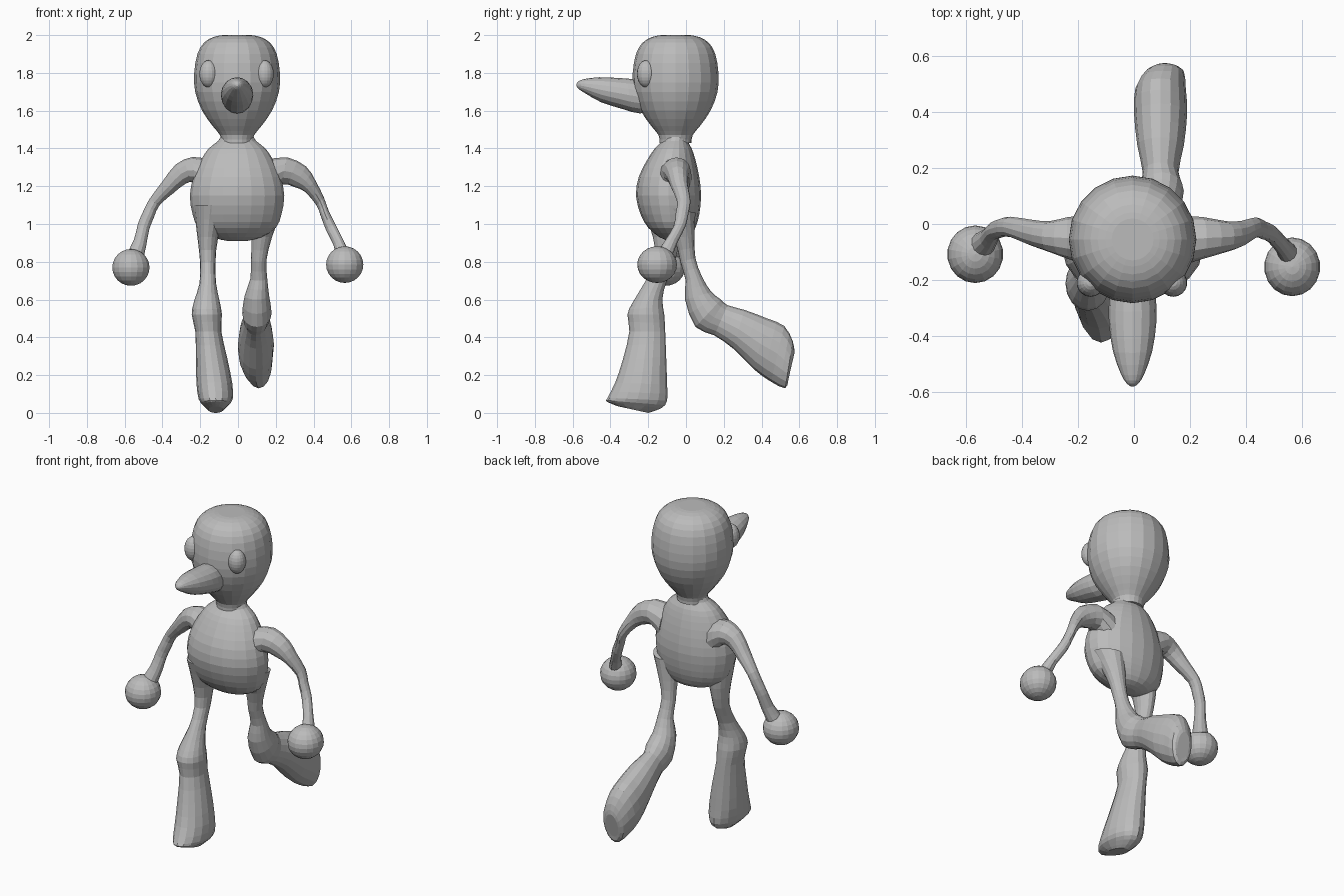
import bpy
import math
from mathutils import Vector

if "Cube" in bpy.data.objects:
    bpy.data.objects.remove(bpy.data.objects["Cube"], do_unlink=True)

# One plain clay colour for the whole figure
clay = bpy.data.materials.new("clay_grey")
clay.use_nodes = True
colour = (0.5, 0.5, 0.5, 1)
clay.diffuse_color = colour
clay.node_tree.nodes["Principled BSDF"].inputs["Base Color"].default_value = colour


def spline(before, start, end, after, t):
    """Blend between two control values with a Catmull-Rom curve."""
    slope_in = (end - before) / 2
    slope_out = (after - start) / 2
    s = t * t
    c = s * t
    return (start * (2 * c - 3 * s + 1) + slope_in * (c - 2 * s + t)
            + end * (3 * s - 2 * c) + slope_out * (c - s))


def refine(rings, steps):
    """Add smoothly blended rings between the control rings."""
    last = len(rings) - 1
    result = []
    for i in range(last):
        near = [rings[max(i - 1, 0)], rings[i], rings[i + 1], rings[min(i + 2, last)]]
        for step in range(steps):
            result.append([spline(*values, step / steps) for values in zip(*near)])
    result.append(rings[last])
    return result


def loft(name, rings, sideways=False, sides=16, steps=2):
    """Skin oval rings. Each ring holds two opposite edge points in the profile
    plane, then its centre and half width across that plane.
    The profile plane is YZ, or XZ when sideways is set."""
    verts = []
    rows = refine(rings, steps)
    for u_a, z_a, u_b, z_b, across, half in rows:
        for k in range(sides):
            angle = math.tau * k / sides
            blend = (1 - math.cos(angle)) / 2
            u = u_a + (u_b - u_a) * blend
            z = z_a + (z_b - z_a) * blend
            w = across + half * math.sin(angle)
            verts.append((u, w, z) if sideways else (w, u, z))
    faces = [list(range(sides)), [len(verts) - sides + k for k in range(sides)]]
    for r in range(len(rows) - 1):
        for k in range(sides):
            n = (k + 1) % sides
            low, high = r * sides, (r + 1) * sides
            faces.append([low + k, low + n, high + n, high + k])
    mesh = bpy.data.meshes.new(name)
    mesh.from_pydata(verts, [], faces)
    mesh.materials.append(clay)
    obj = bpy.data.objects.new(name, mesh)
    bpy.context.collection.objects.link(obj)
    # Make all faces point outward
    bpy.context.view_layer.objects.active = obj
    obj.select_set(True)
    bpy.ops.object.mode_set(mode='EDIT')
    bpy.ops.mesh.select_all(action='SELECT')
    bpy.ops.mesh.normals_make_consistent(inside=False)
    bpy.ops.object.mode_set(mode='OBJECT')
    obj.select_set(False)
    return obj


def ball(name, centre, radii):
    """Add a faceted ellipsoid."""
    bpy.ops.mesh.primitive_uv_sphere_add(segments=18, ring_count=12, location=centre)
    obj = bpy.context.object
    obj.name = name
    obj.scale = Vector(radii)
    obj.data.materials.append(clay)
    obj.select_set(False)
    return obj


def upright(levels, x):
    """Turn height, front, back and half width into level rings."""
    return [(front, z, back, z, x, half) for z, front, back, half in levels]


def turned(levels, x, y):
    """Turn height and radius into round level rings."""
    return upright([(z, y - r, y + r, r) for z, r in levels], x)


# Head: a turned egg with a flattened crown
loft("head", turned([
    (1.43, .085), (1.47, .09), (1.52, .13), (1.6, .185), (1.7, .222), (1.8, .227),
    (1.9, .21), (1.96, .175), (1.99, .125), (2, .075),
], -.005, -.055), sides=20)

# Eyes
for side, x in (("left", .14), ("right", -.155)):
    ball(side + "_eye", (x, -.21, 1.795), (.05, .05, .072))

# Long pointed nose
loft("nose", [
    (-.2, 1.74, -.18, 1.62, -.005, .06),
    (-.27, 1.765, -.24, 1.585, -.005, .082),
    (-.36, 1.773, -.34, 1.61, -.005, .085),
    (-.46, 1.777, -.45, 1.645, -.005, .07),
    (-.54, 1.767, -.53, 1.69, -.005, .042),
    (-.57, 1.755, -.567, 1.713, -.005, .022),
    (-.58, 1.74, -.58, 1.73, -.005, .006),
])

# Torso: rounded belly narrowing to the neck
loft("torso", upright([
    (1.47, -.13, .02, .085), (1.44, -.125, .01, .1), (1.4, -.165, .03, .15),
    (1.34, -.205, .05, .19), (1.25, -.25, .07, .23), (1.15, -.265, .08, .25),
    (1.05, -.24, .07, .235), (.98, -.2, .05, .205), (.93, -.14, .02, .13),
    (.91, -.09, -.03, .05),
], -.005), sides=20)

# Arms: shoulder, elbow, then forearm running into a round hand
loft("left_arm", [
    (.15, 1.34, .17, 1.13, -.06, .09),
    (.26, 1.353, .23, 1.21, -.05, .075),
    (.36, 1.305, .3, 1.195, -.045, .055),
    (.41, 1.23, .355, 1.17, -.035, .046),
    (.455, 1.14, .415, 1.1, -.012, .036),
    (.48, 1.07, .435, 1.05, -.02, .034),
    (.515, 1, .465, .97, -.035, .032),
    (.555, .92, .505, .89, -.08, .036),
    (.595, .84, .52, .82, -.12, .048),
], sideways=True, sides=12)
ball("left_hand", (.565, -.153, .785), (.1, .105, .097))

loft("right_arm", [
    (-.15, 1.34, -.17, 1.13, -.06, .09),
    (-.24, 1.355, -.23, 1.215, -.05, .075),
    (-.33, 1.315, -.275, 1.215, -.045, .055),
    (-.4, 1.225, -.34, 1.165, -.03, .046),
    (-.47, 1.13, -.415, 1.1, -.01, .036),
    (-.505, 1.06, -.445, 1.035, -.015, .034),
    (-.53, 1, -.47, .97, -.025, .032),
    (-.55, .92, -.485, .89, -.05, .038),
    (-.59, .84, -.5, .82, -.08, .05),
], sideways=True, sides=12)
ball("right_hand", (-.567, -.108, .77), (.1, .103, .097))

# Legs: thin thigh, bulging knee and a flared foot; the right one stands forward
loft("right_leg", [
    (-.23, 1.1, -.01, 1.1, -.145, .09),
    (-.175, .93, -.03, .93, -.16, .055),
    (-.165, .8, -.06, .8, -.16, .041),
    (-.225, .68, -.105, .69, -.16, .044),
    (-.285, .58, -.125, .6, -.165, .068),
    (-.31, .52, -.115, .52, -.165, .08),
    (-.3, .43, -.11, .43, -.157, .069),
    (-.335, .28, -.105, .3, -.14, .083),
    (-.375, .16, -.1, .15, -.125, .095),
    (-.415, .08, -.1, .065, -.118, .09),
    (-.42, .06, -.13, .025, -.118, .068),
    (-.36, .035, -.2, 0, -.118, .04),
])

# The left leg kicks back with the sole facing behind
loft("left_leg", [
    (-.16, 1.1, .05, 1.06, .145, .09),
    (-.065, .93, .045, .93, .125, .055),
    (-.03, .8, .05, .82, .11, .041),
    (-.002, .7, .085, .72, .11, .045),
    (-.005, .6, .135, .64, .1, .065),
    (.05, .455, .185, .6, .1, .078),
    (.15, .41, .22, .57, .095, .064),
    (.25, .34, .31, .545, .095, .083),
    (.36, .23, .43, .5, .095, .095),
    (.45, .165, .52, .46, .095, .09),
    (.525, .13, .565, .38, .11, .068),
    (.54, .17, .575, .32, .11, .04),
])
